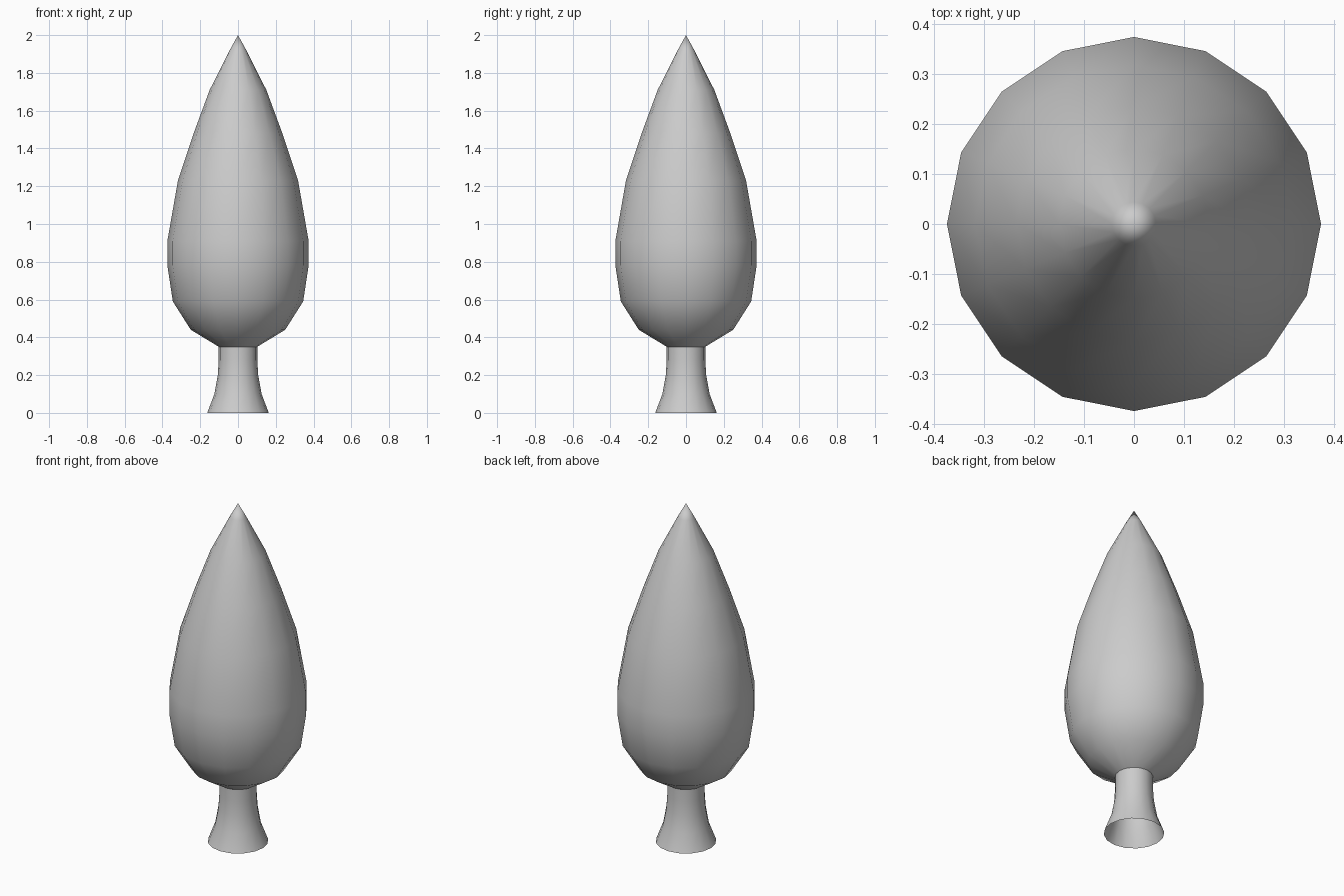
import bpy, bmesh
from math import cos, sin, tau

if "Cube" in bpy.data.objects:
    bpy.data.objects.remove(bpy.data.objects["Cube"])

SIDES = 16


def lathe(name, profile):
    """Turn a (radius, height) profile into an open surface around z."""
    bm = bmesh.new()
    rings = []
    for r, z in profile:
        if r == 0:
            rings.append([bm.verts.new((0, 0, z))] * SIDES)
        else:
            rings.append([bm.verts.new((r * cos(tau * i / SIDES), r * sin(tau * i / SIDES), z))
                          for i in range(SIDES)])
    for low, high in zip(rings, rings[1:]):
        for i in range(SIDES):
            j = (i + 1) % SIDES
            quad = [low[i], low[j], high[j], high[i]]
            bm.faces.new(list(dict.fromkeys(quad)))
    for f in bm.faces:
        f.smooth = True
    mesh = bpy.data.meshes.new(name)
    bm.to_mesh(mesh)
    bm.free()
    obj = bpy.data.objects.new(name, mesh)
    bpy.context.collection.objects.link(obj)
    return obj


# Flared trunk, open at the base
lathe("trunk", [(0.163, 0), (0.125, 0.1), (0.107, 0.2), (0.102, 0.28), (0.102, 0.35)])

# Teardrop foliage
lathe("foliage", [(0.102, 0.35), (0.25, 0.44), (0.345, 0.59), (0.374, 0.78), (0.374, 0.91),
                  (0.318, 1.23), (0.235, 1.48), (0.15, 1.71), (0.044, 1.92), (0, 2)])
